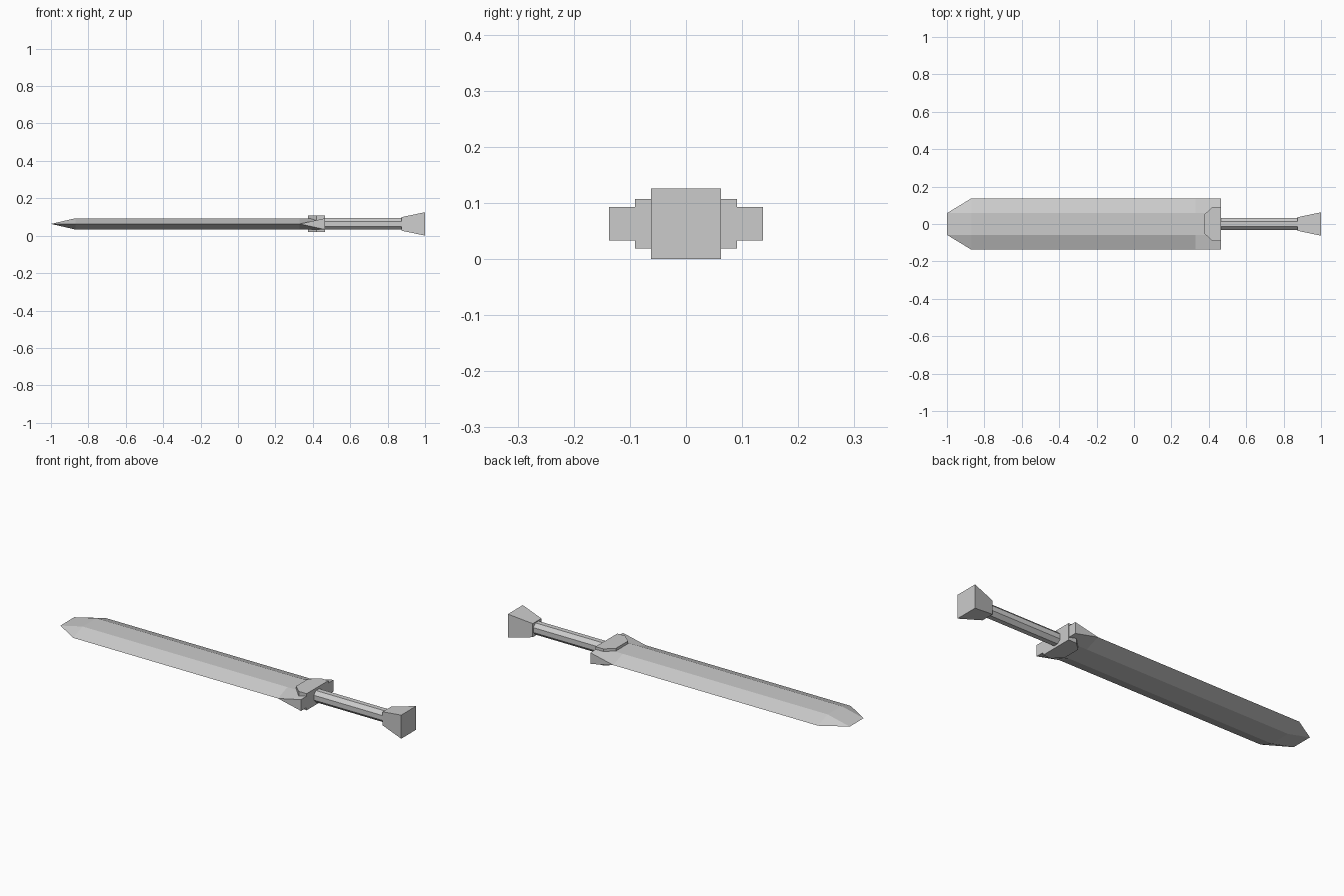
import bpy, bmesh, math

if "Cube" in bpy.data.objects:
    bpy.data.objects.remove(bpy.data.objects["Cube"])

ZC = 0.063  # height of the sword's long axis


def loft(name, sections):
    """Skin matching rings of (y, z) points placed along x, capped at both ends."""
    bm = bmesh.new()
    rings = [[bm.verts.new((x, y, ZC + z)) for y, z in ring] for x, ring in sections]
    for a, b in zip(rings, rings[1:]):
        for i in range(len(a)):
            j = (i + 1) % len(a)
            bm.faces.new((a[i], a[j], b[j], b[i]))
    bm.faces.new(rings[0])
    bm.faces.new(rings[-1])
    bmesh.ops.remove_doubles(bm, verts=bm.verts, dist=0.0001)
    bmesh.ops.recalc_face_normals(bm, faces=bm.faces)
    mesh = bpy.data.meshes.new(name)
    bm.to_mesh(mesh)
    bm.free()
    obj = bpy.data.objects.new(name, mesh)
    bpy.context.collection.objects.link(obj)
    return obj


def section(edge_w, flat_w, thick, edge_t):
    """Blade cross-section: flat centre, bevels falling to an edge."""
    return [(flat_w, thick), (edge_w, edge_t), (edge_w, -edge_t),
            (flat_w, -thick), (-flat_w, -thick), (-edge_w, -edge_t),
            (-edge_w, edge_t), (-flat_w, thick)]


def rect(w, h):
    return [(w, h), (w, -h), (-w, -h), (-w, h)]


# Blade: blunt wedge tip, sharp edges, blocky shoulders at the hilt
W, F, T = 0.137, 0.058, 0.03
bm_tip = section(F, F, 0.0, 0.0)
loft("blade", [(-1.0, bm_tip),
               (-0.87, section(W, F, T, 0)),
               (0.33, section(W, F, T, 0)),
               (0.465, section(W, F, T, T))])

# Guard plate: thicker block with clipped front corners
loft("guard", [(0.375, rect(0.05, 0.044)),
               (0.42, rect(0.091, 0.044)),
               (0.466, rect(0.091, 0.044))])

# Grip: octagonal rod
R = 0.031 / math.cos(math.pi / 8)
octagon = [(R * math.cos(math.pi / 8 + i * math.pi / 4),
            R * math.sin(math.pi / 8 + i * math.pi / 4)) for i in range(8)]
loft("grip", [(0.46, octagon), (0.88, octagon)])

# Pommel: square block flaring outwards
loft("pommel", [(0.873, rect(0.036, 0.036)), (1.0, rect(0.0625, 0.0625))])
